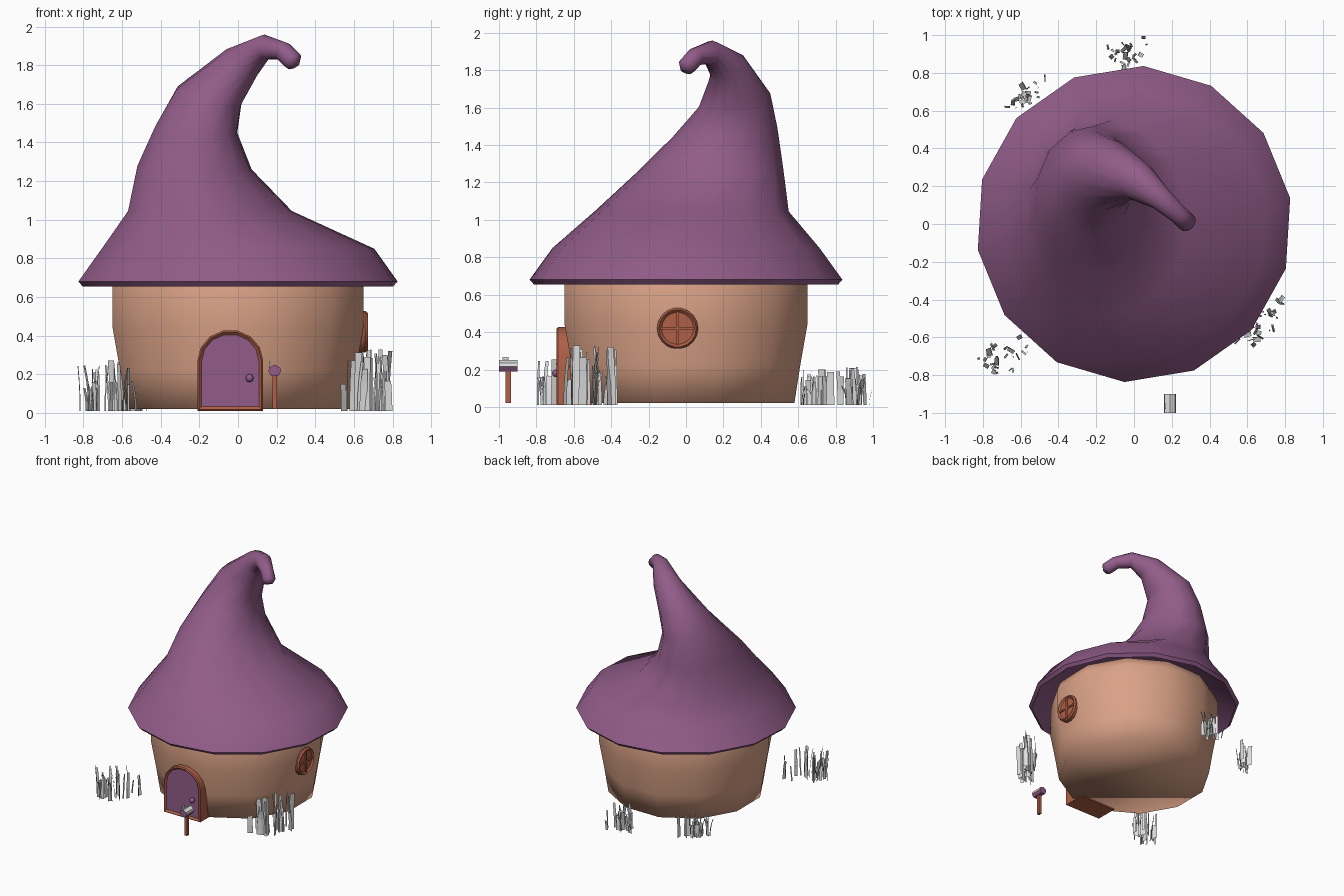
import bpy, bmesh, math, random
from mathutils import Vector

if "Cube" in bpy.data.objects:
    bpy.data.objects.remove(bpy.data.objects["Cube"])

random.seed(4)


def material(name, rgb):
    m = bpy.data.materials.new(name)
    m.diffuse_color = (*rgb, 1)
    m.use_nodes = True
    m.node_tree.nodes["Principled BSDF"].inputs["Base Color"].default_value = m.diffuse_color
    return m


PURPLE = material("purple", (0.285, 0.108, 0.25))
CLAY = material("clay", (0.70, 0.36, 0.24))
BROWN = material("red_brown", (0.43, 0.115, 0.062))
GREY = material("pale_grey", (0.75, 0.75, 0.75))


def finish(name, bm, mats, angle=40):
    if name[:5] != "grass":
        bmesh.ops.recalc_face_normals(bm, faces=bm.faces[:])
    me = bpy.data.meshes.new(name)
    bm.to_mesh(me)
    bm.free()
    for m in mats:
        me.materials.append(m)
    me.shade_smooth()
    me.set_sharp_from_angle(angle=math.radians(angle))
    ob = bpy.data.objects.new(name, me)
    bpy.context.collection.objects.link(ob)
    return ob


def loft(name, rings, sides, phase, mat, angle, lean=(0.77, -0.64)):
    """Skin over rings (x, y, z, rx, ry, tilt in degrees toward lean)."""
    bm = bmesh.new()
    loops = []
    for x, y, z, rx, ry, tilt in rings:
        t = math.radians(tilt)
        n = Vector((lean[0] * math.sin(t), lean[1] * math.sin(t), math.cos(t)))
        q = Vector((0, 0, 1)).rotation_difference(n)
        loop = []
        for i in range(sides):
            a = math.radians(phase) + math.tau * i / sides
            p = Vector((rx * math.cos(a), ry * math.sin(a), 0))
            loop.append(bm.verts.new(Vector((x, y, z)) + q @ p))
        loops.append(loop)
    for a, b in zip(loops, loops[1:]):
        for i in range(sides):
            j = (i + 1) % sides
            bm.faces.new((a[i], a[j], b[j], b[i]))
    bm.faces.new(loops[0])
    bm.faces.new(loops[-1])
    return finish(name, bm, [mat], angle)


def prism(name, pts, place, d0, d1, mats, insets=(), rule=None, angle=30):
    """Extrude a profile from depth d0 to d1, then inset its front face."""
    bm = bmesh.new()
    back = [bm.verts.new(place(u, v, d0)) for u, v in pts]
    front = [bm.verts.new(place(u, v, d1)) for u, v in pts]
    n = len(pts)
    for i in range(n):
        j = (i + 1) % n
        bm.faces.new((back[i], back[j], front[j], front[i]))
    bm.faces.new(back)
    face = bm.faces.new(front)
    bmesh.ops.recalc_face_normals(bm, faces=bm.faces[:])
    for thick, depth in insets:
        bmesh.ops.inset_region(bm, faces=[face], thickness=thick, depth=depth,
                               use_even_offset=True)
    if len(mats) > 1:
        if rule:
            for f in bm.faces:
                f.material_index = int(rule(f))
        else:
            face.material_index = 1
    return finish(name, bm, mats, angle)


def box(name, c, s, mat):
    bm = bmesh.new()
    bmesh.ops.create_cube(bm, size=1)
    for v in bm.verts:
        v.co = Vector(c) + Vector(a * b for a, b in zip(v.co, s))
    return finish(name, bm, [mat], 30)


def facing_front(u, v, d):
    return Vector((u, -d, v))


def facing_right(u, v, d):
    return Vector((d, u, v))


# Bent hat roof: underside, brim, then a cone leaning back and curling forward
loft("hat_roof", [
    (0, 0, 0.80, 0.62, 0.62, 0),
    (0, 0, 0.655, 0.815, 0.815, 0),
    (0, 0, 0.68, 0.838, 0.838, 0),
    (0, 0, 0.85, 0.715, 0.715, 0),
    (-0.145, 0.03, 1.045, 0.43, 0.52, 0),
    (-0.225, 0.13, 1.27, 0.30, 0.39, 3),
    (-0.215, 0.21, 1.47, 0.215, 0.28, 8),
    (-0.15, 0.26, 1.64, 0.175, 0.195, 18),
    (0.02, 0.225, 1.815, 0.105, 0.105, 45),
    (0.14, 0.135, 1.895, 0.064, 0.064, 85),
    (0.235, 0.05, 1.872, 0.05, 0.05, 120),
    (0.28, 0.01, 1.826, 0.052, 0.052, 145),
    (0.288, 0.0, 1.795, 0.032, 0.032, 150),
], 14, 9.4, PURPLE, 70)

# Round clay wall
loft("wall", [
    (0, 0, 0.02, 0.60, 0.60, 0),
    (0, 0, 0.22, 0.632, 0.632, 0),
    (0, 0, 0.44, 0.672, 0.672, 0),
    (0, 0, 0.66, 0.672, 0.672, 0),
    (0, 0, 0.74, 0.64, 0.64, 0),
], 12, 15, CLAY, 180)

# Arched door with raised frame
cx, half, spring = -0.04, 0.17, 0.27
arch = [(cx - half, 0.01), (cx + half, 0.01)]
arch += [(cx + half * math.cos(math.pi * i / 7),
          spring + 0.16 * math.sin(math.pi * i / 7)) for i in range(8)]
prism("door", arch, facing_front, 0.5, 0.685, [BROWN, PURPLE],
      [(0.008, 0.008), (0.014, -0.014)])

# Door knob
bm = bmesh.new()
bmesh.ops.create_uvsphere(bm, u_segments=10, v_segments=8, radius=0.021)
bmesh.ops.translate(bm, verts=bm.verts[:], vec=(0.06, -0.695, 0.18))
finish("door_knob", bm, [PURPLE], 60)

# Round window on the right side with crossing bars
wy, wz = -0.045, 0.42
circle = [(wy + 0.11 * math.cos(math.tau * i / 18),
           wz + 0.11 * math.sin(math.tau * i / 18)) for i in range(18)]
prism("round_window", circle, facing_right, 0.58, 0.658, [BROWN],
      [(0.01, 0.014), (0.014, -0.014)])
box("window_bar_upright", (0.66, wy, wz), (0.014, 0.014, 0.18), BROWN)
box("window_bar_level", (0.66, wy, wz), (0.014, 0.18, 0.014), BROWN)

# Letter box on a post
box("letter_box_post", (0.19, -0.95, 0.105), (0.022, 0.028, 0.17), BROWN)
shape = [(0.172, 0.19), (0.208, 0.19), (0.222, 0.215), (0.218, 0.235),
         (0.19, 0.25), (0.162, 0.235), (0.158, 0.215)]
prism("letter_box", shape, facing_front, 0.90, 1.0, [PURPLE, GREY],
      rule=lambda f: f.normal.z > -0.1 and abs(f.normal.y) < 0.5)
box("letter_box_flag", (0.166, -0.965, 0.25), (0.008, 0.03, 0.035), GREY)


def grass(name, start, end, spread, height, count):
    """Bent upright blades scattered along a short line."""
    bm = bmesh.new()
    for i in range(count):
        c = Vector(start).lerp(Vector(end), random.random())
        c += Vector((random.uniform(-spread, spread),
                     random.uniform(-spread, spread)))
        c.x, c.y = max(-0.83, min(0.83, c.x)), max(-0.84, min(0.98, c.y))
        yaw = random.uniform(0, math.tau)
        across = Vector((math.cos(yaw), math.sin(yaw), 0))
        out = Vector((-across.y, across.x, 0))
        h = height * random.uniform(0.4, 1.0)
        w = random.choice((0.006, 0.012, 0.022))
        bend = random.uniform(0.0, 0.03)
        pairs = []
        for k in range(4):
            t = k / 3
            p = Vector((c.x, c.y, 0.01 + h * t)) + out * bend * t * t
            s = w * (1 - 0.15 * t)
            pairs.append((bm.verts.new(p - across * s), bm.verts.new(p + across * s)))
        for a, b in zip(pairs, pairs[1:]):
            bm.faces.new((a[0], a[1], b[1], b[0]))
    # keep the clump inside the overall depth
    for v in bm.verts:
        v.co.y = min(v.co.y, 1.0)
    finish(name, bm, [GREY], 30)


# Four grass clumps round the wall
grass("grass_front_left", (-0.79, -0.74), (-0.52, -0.60), 0.07, 0.27, 32)
grass("grass_front_right", (0.60, -0.62), (0.76, -0.40), 0.07, 0.32, 34)
grass("grass_back_left", (-0.63, 0.64), (-0.51, 0.75), 0.045, 0.20, 28)
grass("grass_back", (-0.12, 0.86), (0.02, 0.94), 0.05, 0.21, 28)
